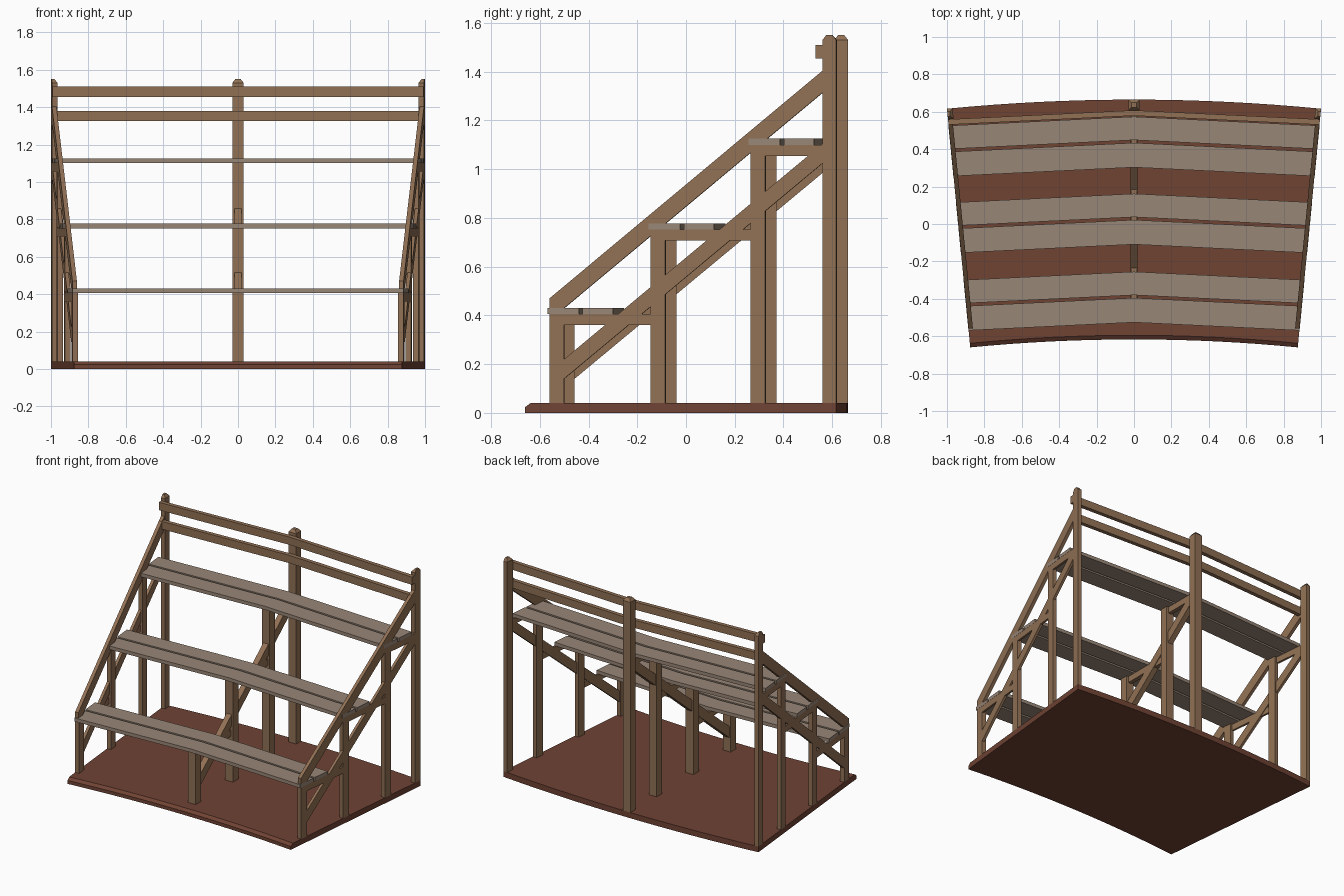
import bpy, bmesh
from math import sin, cos

cube = bpy.data.objects.get("Cube")
if cube:
    bpy.data.objects.remove(cube)

RADIUS = 9.62     # distance from the centre of curvature to the origin
ANGLE = 0.0974    # half of the wedge angle
SLOPE = 0.83      # pitch of the stringers and braces


def material(name, rgb):
    m = bpy.data.materials.new(name)
    m.use_nodes = True
    m.diffuse_color = (*rgb, 1)
    m.node_tree.nodes["Principled BSDF"].inputs["Base Color"].default_value = (*rgb, 1)
    return m


WOOD = material("brown timber", (0.285, 0.165, 0.09))
PLANK = material("weathered grey plank", (0.315, 0.24, 0.185))
FLOOR = material("red brown floor", (0.162, 0.056, 0.034))


def place(angle, t, u, z):
    """Point at radial position u and sideways offset t on a radial plane."""
    r = RADIUS + u
    return (t * cos(angle) + r * sin(angle), r * cos(angle) - t * sin(angle) - RADIUS, z)


def loft(name, rings, mat):
    """Skin a row of matching rings and cap both ends."""
    bm = bmesh.new()
    rows = [[bm.verts.new(p) for p in ring] for ring in rings]
    n = len(rows[0])
    for a, b in zip(rows, rows[1:]):
        for i in range(n):
            j = (i + 1) % n
            bm.faces.new((a[i], a[j], b[j], b[i]))
    bm.faces.new(rows[0])
    bm.faces.new(rows[-1])
    bmesh.ops.recalc_face_normals(bm, faces=bm.faces)
    mesh = bpy.data.meshes.new(name)
    bm.to_mesh(mesh)
    bm.free()
    mesh.materials.append(mat)
    ob = bpy.data.objects.new(name, mesh)
    bpy.context.collection.objects.link(ob)
    return ob


def sweep(name, profile, angles, mat):
    """Carry a (u, z) profile around the wedge."""
    return loft(name, [[place(a, 0, u, z) for u, z in profile] for a in angles], mat)


def rect(u0, u1, z0, z1):
    return [(u0, z0), (u1, z0), (u1, z1), (u0, z1)]


def sloped(u0, u1, top, thick):
    rise = SLOPE * (u1 - u0)
    return [(u0, top - thick), (u1, top - thick + rise), (u1, top + rise), (u0, top)]


# Curved floor with a chamfered front lip
steps = 16
floor_profile = [(-0.617, 0), (0.665, 0), (0.665, 0.04), (-0.595, 0.04), (-0.617, 0.024)]
sweep("floor", floor_profile, [ANGLE * (2 * i / steps - 1) for i in range(steps + 1)], FLOOR)

SEAT_Z = [0.405, 0.752, 1.1]
POST_U = [-0.517, -0.10, 0.312]
BACK_U = 0.608

# Three timber frames; the outer two are half as thick and end at the wedge border
for side, side_name in ((-1, "right"), (0, "centre"), (1, "left")):
    angle = side * ANGLE

    def span(half):
        return (-half, half) if side == 0 else (0, -side * half)

    def beam(name, profile, half):
        rings = [[place(angle, t, u, z) for u, z in profile] for t in span(half)]
        loft(f"{side_name}_{name}", rings, WOOD)

    # Posts and seat joists
    ends = POST_U[1:] + [BACK_U]
    for i, (u, z, end) in enumerate(zip(POST_U, SEAT_Z, ends), 1):
        beam(f"post_{i}", rect(u, u + 0.06, 0.04, z), 0.03)
        beam(f"joist_{i}", rect(u, end, z - 0.045, z), 0.015)

    # Tall back post with a chamfered top
    rings = []
    for z, inset in ((0.04, 0), (1.53, 0), (1.55, 0.016)):
        t0, t1 = span(0.03 - inset)
        u0, u1 = BACK_U + inset, 0.665 - inset
        rings.append([place(angle, t, u, z) for t, u in ((t0, u0), (t1, u0), (t1, u1), (t0, u1))])
    loft(f"{side_name}_back_post", rings, WOOD)

    # Diagonal brace, and a stringer on the outer frames
    beam("brace", sloped(-0.457, BACK_U, 0.22, 0.08), 0.02)
    if side:
        beam("stringer", sloped(-0.517, BACK_U, 0.47, 0.09), 0.024)

# Seats: two planks per tier, bent at the centre frame
bent = [-ANGLE - 0.0001, 0, ANGLE + 0.0001]
for i, (u, z) in enumerate(zip(POST_U, SEAT_Z), 1):
    sweep(f"seat_{i}_front_plank", rect(u - 0.009, u + 0.122, z, z + 0.025), bent, PLANK)
    sweep(f"seat_{i}_back_plank", rect(u + 0.137, u + 0.262, z, z + 0.025), bent, PLANK)

# Back rails
for name, z in (("lower", 1.325), ("upper", 1.455)):
    sweep(f"{name}_back_rail", rect(0.579, BACK_U, z, z + 0.055), [-ANGLE, 0, ANGLE], WOOD)
